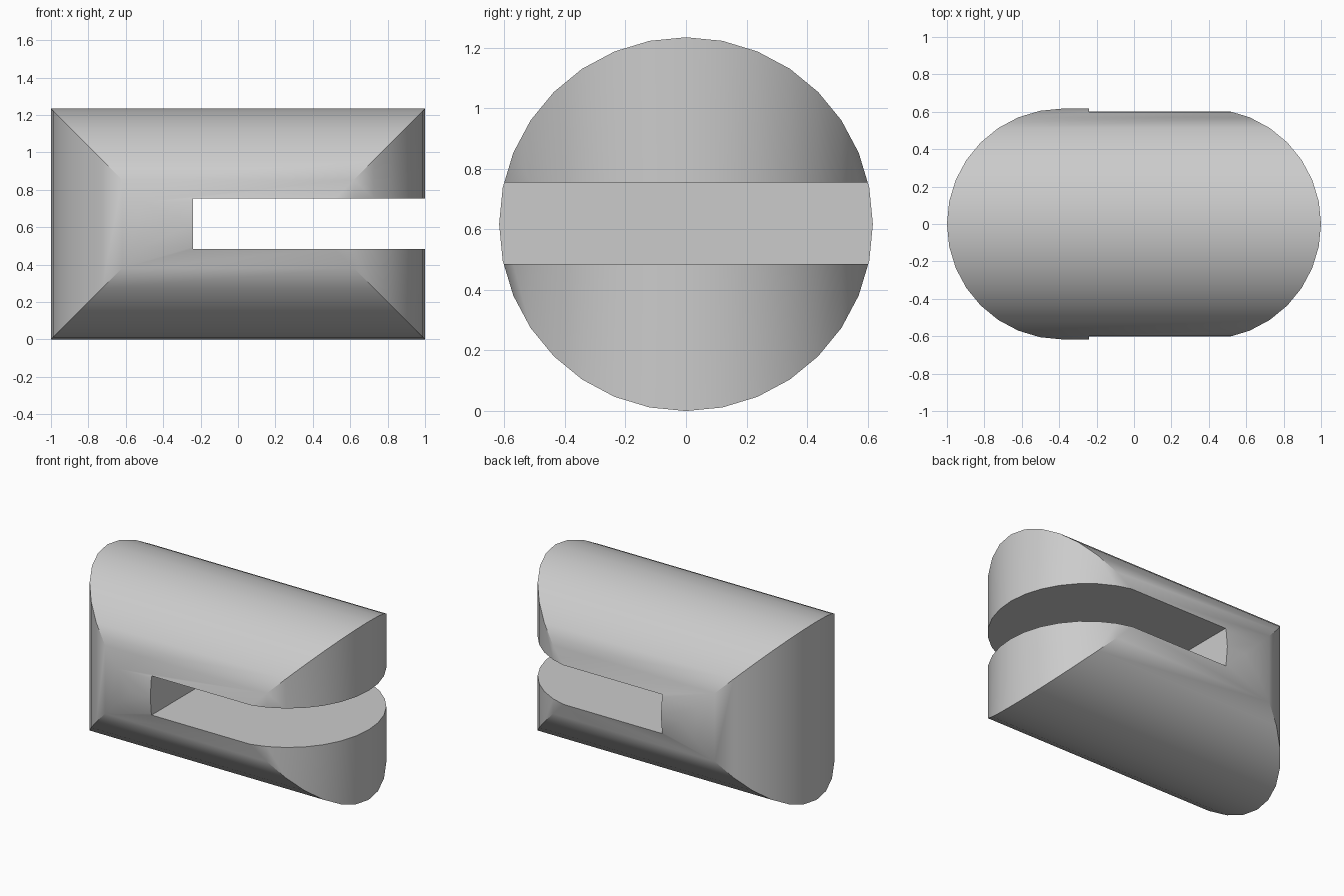
import bpy, bmesh, math

RADIUS = 0.617
HALF_STRAIGHT = 1 - RADIUS
SEGMENTS = 32

default = bpy.data.objects.get("Cube")
if default:
    bpy.data.objects.remove(default, do_unlink=True)

grey = bpy.data.materials.new("plain_grey")
grey.use_nodes = True
colour = (0.6, 0.6, 0.6, 1)
grey.diffuse_color = colour
grey.node_tree.nodes["Principled BSDF"].inputs["Base Color"].default_value = colour


def make_object(name, bm):
    bmesh.ops.recalc_face_normals(bm, faces=bm.faces)
    mesh = bpy.data.meshes.new(name)
    bm.to_mesh(mesh)
    bm.free()
    mesh.materials.append(grey)
    obj = bpy.data.objects.new(name, mesh)
    bpy.context.collection.objects.link(obj)
    return obj


# Body: a lying cylinder whose ends are rounded in plan
bm = bmesh.new()
rings = {}
for side in (-1, 1):
    ring = []
    for i in range(SEGMENTS):
        a = math.tau * i / SEGMENTS
        y, z = RADIUS * math.sin(a), RADIUS * math.cos(a)
        ring.append(bm.verts.new((side * (HALF_STRAIGHT + abs(z)), y, z + RADIUS)))
    rings[side] = ring
for i in range(SEGMENTS):
    j = (i + 1) % SEGMENTS
    bm.faces.new((rings[-1][i], rings[-1][j], rings[1][j], rings[1][i]))
# Vertical strips of the rounded ends join each top point to the one below it
half = SEGMENTS // 2
for ring in rings.values():
    for i in range(-half // 2, half // 2):
        strip = [ring[k % SEGMENTS] for k in (i, i + 1, half - i - 1, half - i)]
        bm.faces.new(list(dict.fromkeys(strip)))
body = make_object("slotted_body", bm)

# Slot: open at the left end and through both sides
bm = bmesh.new()
bmesh.ops.create_cube(bm, size=1)
bmesh.ops.scale(bm, vec=(1.5, 2, 0.27), verts=bm.verts)
bmesh.ops.translate(bm, vec=(0.51, 0, 0.62), verts=bm.verts)
cutter = make_object("slot_cutter", bm)
cutter.hide_render = True

cut = body.modifiers.new("slot", 'BOOLEAN')
cut.operation = 'DIFFERENCE'
cut.solver = 'EXACT'
cut.object = cutter
bpy.ops.object.select_all(action='DESELECT')
body.select_set(True)
bpy.context.view_layer.objects.active = body
bpy.ops.object.modifier_apply(modifier=cut.name)
bpy.data.objects.remove(cutter, do_unlink=True)
bpy.ops.object.shade_smooth_by_angle(angle=math.radians(30))
